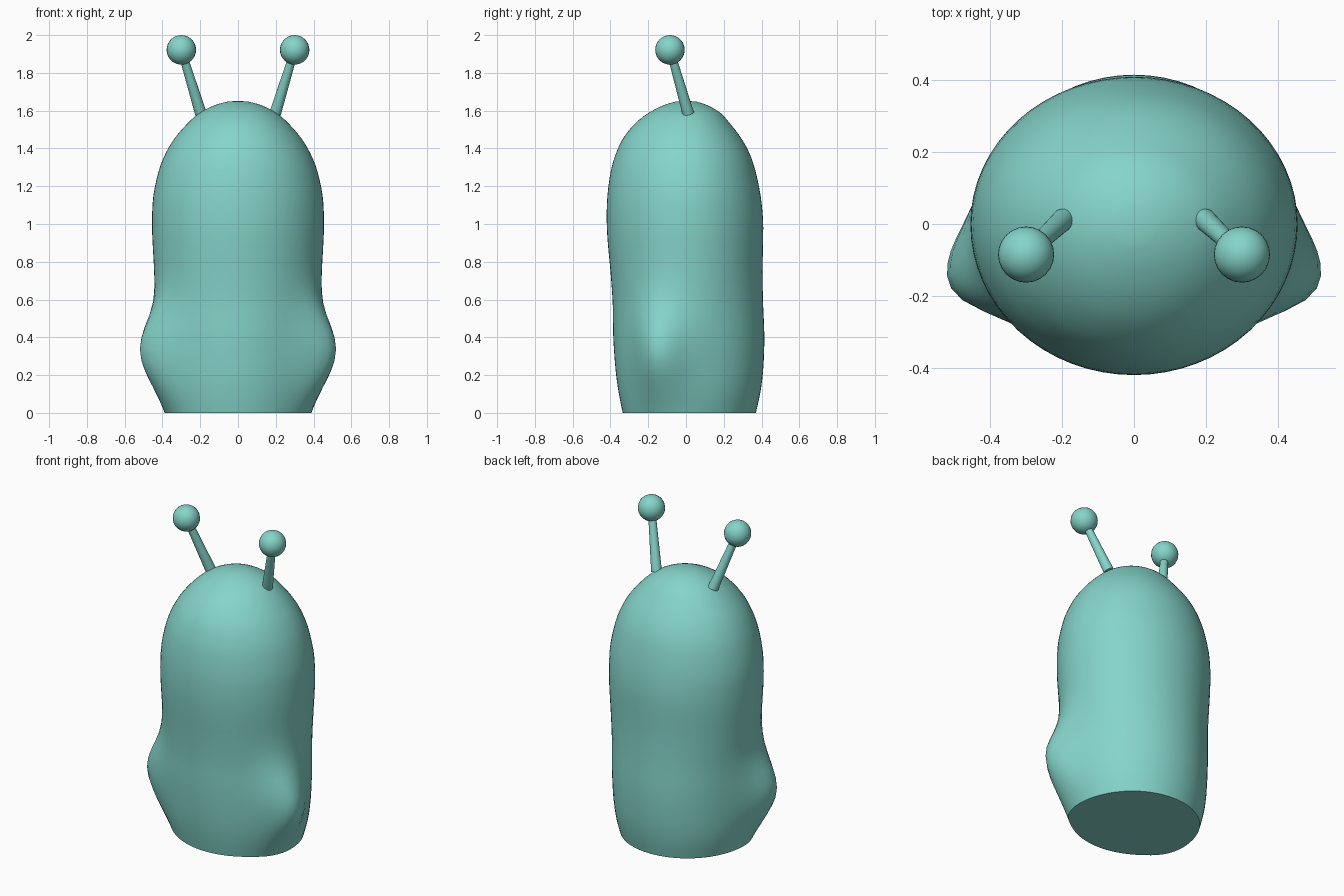
import bpy, bmesh, math
from mathutils import Vector

if "Cube" in bpy.data.objects:
    bpy.data.objects.remove(bpy.data.objects["Cube"])

teal = bpy.data.materials.new("teal")
teal.diffuse_color = (0.235, 0.66, 0.59, 1)
teal.use_nodes = True
teal.node_tree.nodes["Principled BSDF"].inputs["Base Color"].default_value = teal.diffuse_color


def finish(name, bm, angle=50):
    bmesh.ops.recalc_face_normals(bm, faces=bm.faces)
    me = bpy.data.meshes.new(name)
    bm.to_mesh(me)
    bm.free()
    ob = bpy.data.objects.new(name, me)
    bpy.context.collection.objects.link(ob)
    me.materials.append(teal)
    bpy.ops.object.select_all(action='DESELECT')
    ob.select_set(True)
    bpy.context.view_layer.objects.active = ob
    bpy.ops.object.shade_smooth_by_angle(angle=math.radians(angle))
    return ob


# Body profile: height, half width, front depth, back depth
PROFILE = [
    (0.00, 0.380, 0.335, 0.370), (0.10, 0.405, 0.355, 0.392),
    (0.22, 0.418, 0.372, 0.408), (0.40, 0.425, 0.385, 0.415),
    (0.58, 0.430, 0.388, 0.408), (0.75, 0.442, 0.400, 0.405),
    (0.90, 0.452, 0.414, 0.408), (1.02, 0.455, 0.420, 0.408),
    (1.15, 0.448, 0.416, 0.395), (1.28, 0.420, 0.398, 0.368),
    (1.37, 0.385, 0.372, 0.338), (1.45, 0.338, 0.335, 0.295),
    (1.53, 0.270, 0.272, 0.235), (1.59, 0.200, 0.195, 0.180),
    (1.63, 0.120, 0.115, 0.110), (1.648, 0.055, 0.055, 0.055),
]


def spline(z):
    """Smooth (Catmull-Rom) sample of the profile at fractional index z."""
    i = min(int(z), len(PROFILE) - 2)
    t = z - i
    p = [Vector(PROFILE[min(max(k, 0), len(PROFILE) - 1)])
         for k in range(i - 1, i + 3)]
    return 0.5 * (2 * p[1] + (p[2] - p[0]) * t
                  + (2 * p[0] - 5 * p[1] + 4 * p[2] - p[3]) * t * t
                  + (3 * p[1] - p[0] - 3 * p[2] + p[3]) * t ** 3)


# Body: stacked oval rings with a soft bulge low on each side toward the front
SIDES = 64
bm = bmesh.new()
rings = []
for k in range((len(PROFILE) - 1) * 3 + 1):
    z, hw, front, back = spline(k / 3)
    ring = []
    for s in range(SIDES):
        a = 2 * math.pi * s / SIDES
        c, sn = math.cos(a), math.sin(a)
        x, y = hw * c, sn * (back if sn > 0 else front)
        around = math.degrees(math.asin(max(-1, min(1, sn)))) + 29
        width = 21 if around > 0 else 12
        bulge = 0.135 * math.exp(-0.5 * (around / width) ** 2
                                 - 0.5 * ((z - 0.33) / 0.165) ** 2)
        ring.append(bm.verts.new((x + math.copysign(bulge, c), y, z)))
    rings.append(ring)
for lo, hi in zip(rings, rings[1:]):
    for s in range(SIDES):
        n = (s + 1) % SIDES
        bm.faces.new((lo[s], lo[n], hi[n], hi[s]))
bm.faces.new(rings[0][::-1])
tip = bm.verts.new((0, 0, 1.652))
for s in range(SIDES):
    bm.faces.new((rings[-1][s], rings[-1][(s + 1) % SIDES], tip))
finish("body", bm)

# Eye stalks with ball ends
for side, label in ((-1, "left"), (1, "right")):
    base = Vector((side * 0.197, 0.012, 1.585))
    ball = Vector((side * 0.30, -0.085, 1.922))
    axis = ball - base
    bm = bmesh.new()
    bmesh.ops.create_cone(bm, cap_ends=True, segments=20, radius1=0.031,
                          radius2=0.021, depth=axis.length)
    rot = axis.to_track_quat('Z', 'Y').to_matrix()
    for v in bm.verts:
        v.co = rot @ v.co + (base + ball) / 2
    finish(label + "_eye_stalk", bm)

    bm = bmesh.new()
    bmesh.ops.create_uvsphere(bm, u_segments=24, v_segments=16, radius=0.078)
    bmesh.ops.translate(bm, verts=bm.verts, vec=ball)
    finish(label + "_eye_ball", bm)
